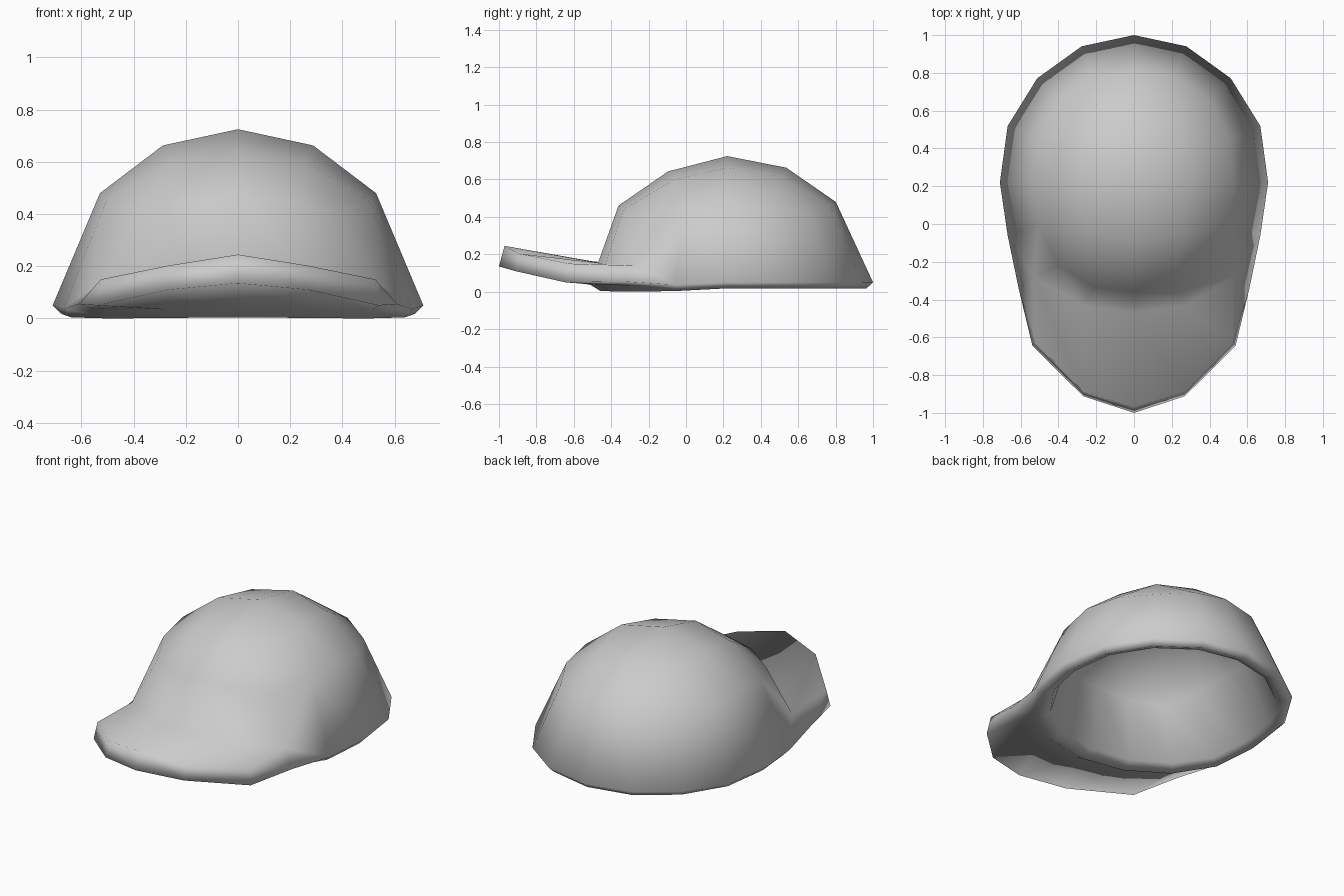
import bpy, bmesh, math

if "Cube" in bpy.data.objects:
    bpy.data.objects.remove(bpy.data.objects["Cube"])

SEG, CX, CY = 16, 0.71, 0.22
bm = bmesh.new()


def ring(s, z, fy):
    """Oval ring of 16 points, flatter and dipping slightly towards the front."""
    out = []
    for i in range(SEG):
        a = 2 * math.pi * i / SEG
        c, n = math.cos(a), math.sin(a)
        ry = 0.78 if n >= 0 else fy
        wide = 1.02 if 0.3 < abs(n) < 0.95 else 1.0
        dz = -0.018 * math.sin(max(0.0, -n) * math.pi * 0.72)
        out.append(bm.verts.new((CX * s * c * wide, CY + ry * s * n, z + dz)))
    return out


# 4 x 4 grid top of a quad dome; (radius, height) by grid position
DOME = {(0, 0): (0, .725), (1, 0): (.405, .663), (1, 1): (.51, .615),
        (2, 0): (.745, .48), (2, 1): (.77, .457), (2, 2): (.795, .425)}


def dome(scale, drop):
    """Grid of quads; returns its 16 border points in angle order."""
    g = {}
    for u in range(-2, 3):
        for v in range(-2, 3):
            a, b = max(abs(u), abs(v)), min(abs(u), abs(v))
            r, z = DOME[a, b]
            t = math.radians(45) * b / a if a else 0
            c, n = math.cos(t), math.sin(t)
            x, y = (c, n) if abs(u) >= abs(v) else (n, c)
            x, y = math.copysign(x, u), math.copysign(y, v)
            g[u, v] = bm.verts.new((CX * r * scale * x, CY + .78 * r * scale * y, z - drop - (.02 if v < 0 else 0) * abs(y)))
    for u in range(-2, 2):
        for v in range(-2, 2):
            bm.faces.new((g[u, v], g[u + 1, v], g[u + 1, v + 1], g[u, v + 1]))
    border = [p for p in g if max(abs(p[0]), abs(p[1])) == 2]
    border.sort(key=lambda p: math.atan2(p[1], p[0]) % (2 * math.pi))
    return [g[p] for p in border]


# Crown: outer dome, outer hem, bottom, inner lip, inner dome
rings = [dome(1, 0), ring(1, .05, .73), ring(.955, .018, .71), ring(.875, .04, .67), dome(.9, .065)]
VISOR = range(9, 15)                # front segments where the visor grows out
for k, (r0, r1) in enumerate(zip(rings, rings[1:])):
    for i in range(SEG):
        if k == 0 and i in VISOR:
            continue
        j = (i + 1) % SEG
        bm.faces.new((r0[i], r0[j], r1[j], r1[i]))

# Visor: half stations (crown junction, upper edge, lower edge), mirrored
half = [[(0, -.47, .155), (0, -.97, .245), (0, -1.0, .135)],
        [(.275, -.43, .15), (.265, -.89, .203), (.268, -.912, .11)],
        [(.53, -.28, .14), (.525, -.625, .15), (.538, -.645, .05)]]
stations = [[(-x, y, z) for x, y, z in st] for st in half[:0:-1]] + half
loops = [[rings[0][10 + n]] + [bm.verts.new(p) for p in st] + [rings[1][10 + n]]
         for n, st in enumerate(stations)]
for l0, l1 in zip(loops, loops[1:]):
    for i in range(4):
        bm.faces.new((l0[i], l1[i], l1[i + 1], l0[i + 1]))

# Visor ends: taper into the crown rim on each side
for side, lp, i in ((-1, loops[0], 9), (1, loops[-1], 15)):
    up, junc, top, low, under = lp
    rim = rings[1][i]
    end = bm.verts.new((side * 0.61, -0.345, 0.055))
    for f in ((rings[0][i], up, junc, rim), (junc, top, end), (junc, end, rim),
              (top, low, end), (low, under, end), (end, under, rim)):
        bm.faces.new(f)

# Make the shell face outwards
bmesh.ops.recalc_face_normals(bm, faces=bm.faces[:])
if bm.calc_volume(signed=True) < 0:
    bmesh.ops.reverse_faces(bm, faces=bm.faces[:])
me = bpy.data.meshes.new("cap")
bm.to_mesh(me)
bm.free()
cap = bpy.data.objects.new("cap", me)
bpy.context.collection.objects.link(cap)
cap.select_set(True)
bpy.context.view_layer.objects.active = cap
bpy.ops.object.shade_smooth_by_angle(angle=math.radians(110))
